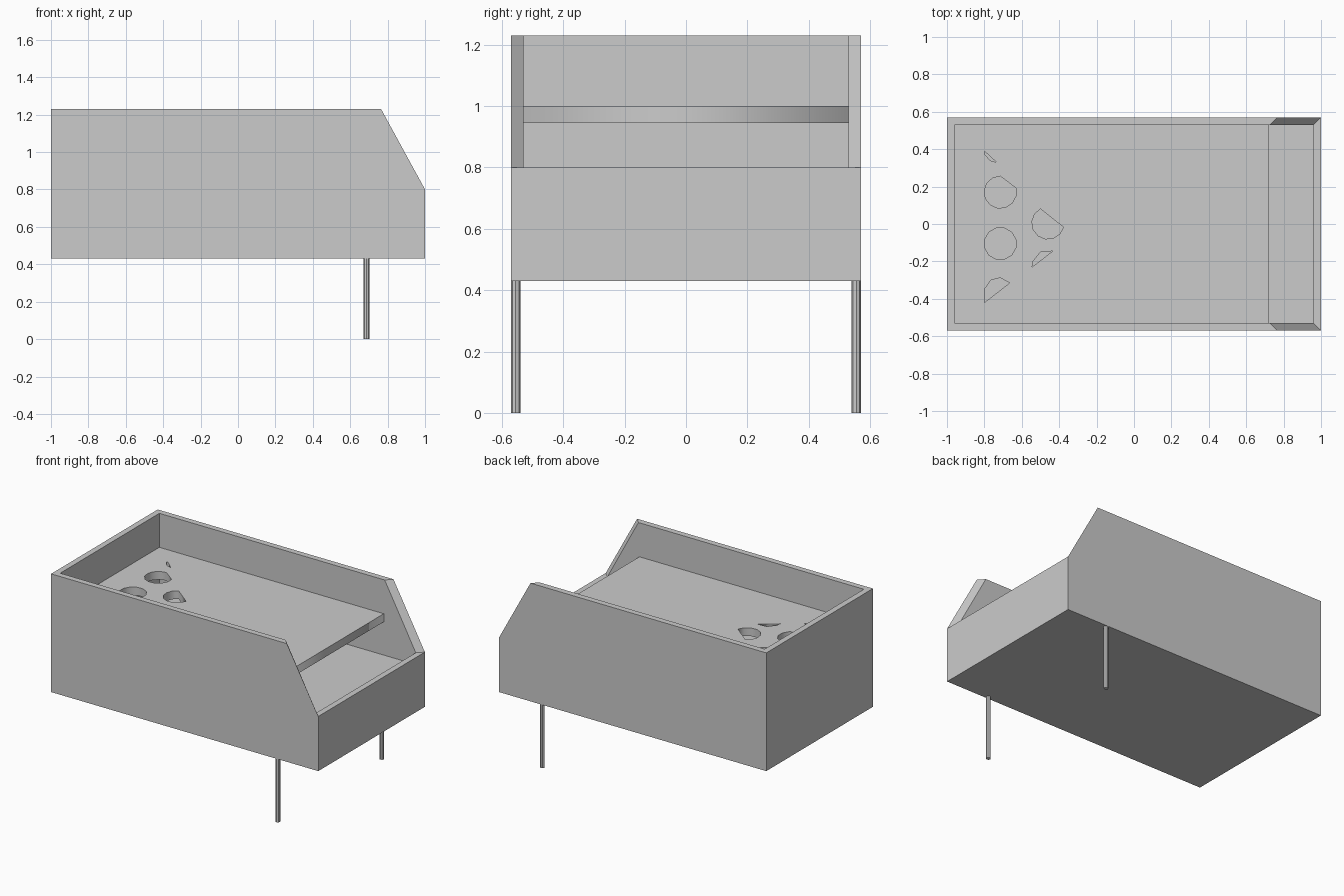
import bpy, bmesh
from math import radians, cos, sin

if "Cube" in bpy.data.objects:
    bpy.data.objects.remove(bpy.data.objects["Cube"])


def finish(bm, name):
    bmesh.ops.recalc_face_normals(bm, faces=bm.faces)
    me = bpy.data.meshes.new(name)
    bm.to_mesh(me)
    bm.free()
    ob = bpy.data.objects.new(name, me)
    bpy.context.collection.objects.link(ob)
    return ob


# Cabinet: open-topped box with sloped side walls and mitred rim
def skin(bm, x0, xs, x1, y, z_floor):
    prof = [(x0, 1.23), (xs, 1.23), (x1, 0.80)]
    top = [bm.verts.new((x, -y, z)) for x, z in prof]
    top += [bm.verts.new((x, y, z)) for x, z in reversed(prof)]
    a, b, c, d, e, f = top
    p, q, r, s = [bm.verts.new((v.co.x, v.co.y, z_floor)) for v in (a, c, d, f)]
    for face in ([p, q, c, b, a], [q, r, d, c], [r, s, f, e, d], [s, p, a, f], [p, s, r, q]):
        bm.faces.new(face)
    return top


bm = bmesh.new()
outer = skin(bm, -1.0, 0.765, 1.0, 0.57, 0.43)
inner = skin(bm, -0.96, 0.727, 0.96, 0.53, 0.72)
for i in range(6):
    j = (i + 1) % 6
    bm.faces.new([outer[i], outer[j], inner[j], inner[i]])
finish(bm, "cabinet")


# Play board: flat outline with cup holes, some clipped by a chord
def arc(cx, cy, a0, a1, n, r=0.086):
    return [(cx + r * cos(radians(a0 + (a1 - a0) * i / n)),
             cy + r * sin(radians(a0 + (a1 - a0) * i / n))) for i in range(n + 1)]


outlines = [
    [(-0.96, -0.53), (0.72, -0.53), (0.72, 0.53), (-0.96, 0.53)],
    arc(-0.715, -0.105, 15, 345, 11),
    arc(-0.715, 0.17, 90, 375, 10),
    arc(-0.46, 0.005, 118, 345, 8),
    [(-0.80, 0.39), (-0.80, 0.375), (-0.77, 0.34), (-0.735, 0.33)],
    [(-0.80, -0.42), (-0.80, -0.35), (-0.765, -0.30), (-0.715, -0.288), (-0.665, -0.315)],
    [(-0.545, -0.23), (-0.54, -0.20), (-0.50, -0.15), (-0.435, -0.145)],
]
cu = bpy.data.curves.new("play_board", 'CURVE')
cu.dimensions = '2D'
cu.fill_mode = 'BOTH'
cu.extrude = 0.0275
for pts in outlines:
    sp = cu.splines.new('POLY')
    sp.points.add(len(pts) - 1)
    for point, (x, y) in zip(sp.points, pts):
        point.co = (x, y, 0, 1)
    sp.use_cyclic_u = True
board = bpy.data.objects.new("play_board", cu)
board.location.z = 0.9725
bpy.context.collection.objects.link(board)
bpy.context.view_layer.objects.active = board
board.select_set(True)
bpy.ops.object.convert(target='MESH')

# Two slim legs under the low end
for side, name in ((-1, "front_leg"), (1, "back_leg")):
    bm = bmesh.new()
    bmesh.ops.create_cone(bm, cap_ends=True, segments=8, radius1=0.015, radius2=0.015, depth=0.43)
    bmesh.ops.translate(bm, verts=bm.verts, vec=(0.687, side * 0.555, 0.215))
    finish(bm, name)
